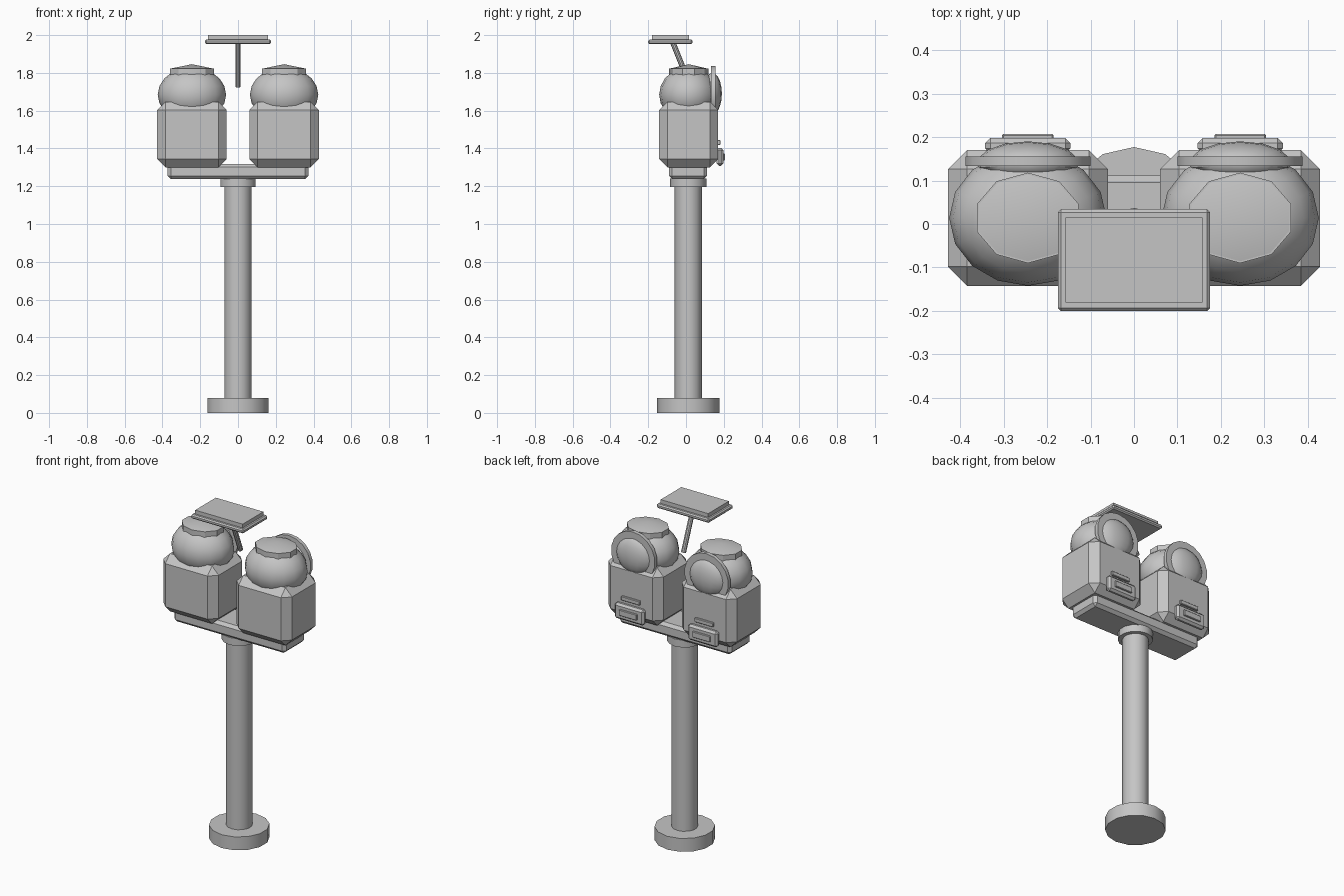
import bpy, math
from mathutils import Vector

if "Cube" in bpy.data.objects:
    bpy.data.objects.remove(bpy.data.objects["Cube"])

grey = bpy.data.materials.new("plain grey")
grey.diffuse_color = (0.56, 0.56, 0.56, 1)
grey.use_nodes = True
grey.node_tree.nodes["Principled BSDF"].inputs["Base Color"].default_value = grey.diffuse_color
CY = 0.012  # depth centre of the main parts


def finish(name, smooth=True):
    ob = bpy.context.object
    ob.name = name
    ob.data.materials.append(grey)
    bpy.ops.object.transform_apply(location=False, rotation=True, scale=True)
    if smooth:
        bpy.ops.object.shade_smooth_by_angle(angle=math.radians(32))
    return ob


def box(name, x, y, z, bevel=0):
    """Box from (min, max) ranges, with a one-step chamfer."""
    r = (x, y, z)
    bpy.ops.mesh.primitive_cube_add(size=1, location=[(a + b) / 2 for a, b in r])
    bpy.context.object.scale = [b - a for a, b in r]
    ob = finish(name, False)
    if bevel:
        m = ob.modifiers.new("chamfer", "BEVEL")
        m.width, m.segments, m.limit_method = bevel, 1, 'NONE'
    return ob


def cylinder(name, a, b, r, sides, stretch=1):
    """Cylinder between two points."""
    a, b = Vector(a), Vector(b)
    bpy.ops.mesh.primitive_cylinder_add(vertices=sides, radius=r, depth=(b - a).length, location=(a + b) / 2)
    ob = bpy.context.object
    ob.rotation_euler = (b - a).to_track_quat('Z', 'Y').to_euler()
    ob.scale.x = stretch
    return finish(name)


def ball(name, centre, radii, seg=16, rings=10):
    bpy.ops.mesh.primitive_uv_sphere_add(segments=seg, ring_count=rings, radius=1, location=centre)
    bpy.context.object.scale = radii
    return finish(name)


# Stand
cylinder("base", (0, CY, 0), (0, CY, 0.08), 0.165, 14)
cylinder("pole", (0, CY, 0.08), (0, CY, 1.2), 0.072, 14)
cylinder("collar", (0, CY, 1.196), (0, CY, 1.24), 0.096, 14)
box("crossbar", (-0.372, 0.372), (-0.09, 0.112), (1.238, 1.318), 0.017)

# Two matching meter units
for side, s in (("left", -1), ("right", 1)):
    cx = s * 0.244
    box(side + "_housing", (cx - 0.184, cx + 0.184), (-0.142, 0.17), (1.30, 1.647), 0.044)
    ball(side + "_head", (cx, CY + 0.002, 1.685), (0.181, 0.156, 0.145))

    # Cap with a shallow peaked top
    cylinder(side + "_cap", (cx, CY + 0.002, 1.778), (cx, CY + 0.002, 1.823), 0.104, 10, 1.18)
    bpy.ops.mesh.primitive_cone_add(vertices=10, radius1=0.104, radius2=0, depth=0.024,
                                    location=(cx, CY + 0.002, 1.834))
    bpy.context.object.scale.x = 1.18
    finish(side + "_cap_top")

    # Rear window rim and its domed lens
    cylinder(side + "_rim", (cx, 0.133, 1.69), (cx, 0.155, 1.69), 0.146, 18)
    ball(side + "_lens", (cx, 0.14, 1.69), (0.117, 0.05, 0.11), 14, 10)

    # Rear slot panel, its raised insert and the bar above
    box(side + "_slot_panel", (cx - 0.098, cx + 0.098), (0.162, 0.198), (1.308, 1.402), 0.012)
    box(side + "_slot_insert", (cx - 0.059, cx + 0.059), (0.19, 0.207), (1.337, 1.373), 0.003)
    box(side + "_slot_bar", (cx - 0.062, cx + 0.062), (0.16, 0.182), (1.419, 1.444), 0.003)

# Overhead panel on a leaning arm
cylinder("panel_arm", (0, 0.024, 1.727), (0, -0.068, 1.957), 0.0145, 10)
box("panel_frame", (-0.175, 0.175), (-0.2, 0.034), (1.952, 1.977), 0.007)
box("panel_plate", (-0.158, 0.158), (-0.181, 0.015), (1.97, 2.0))
